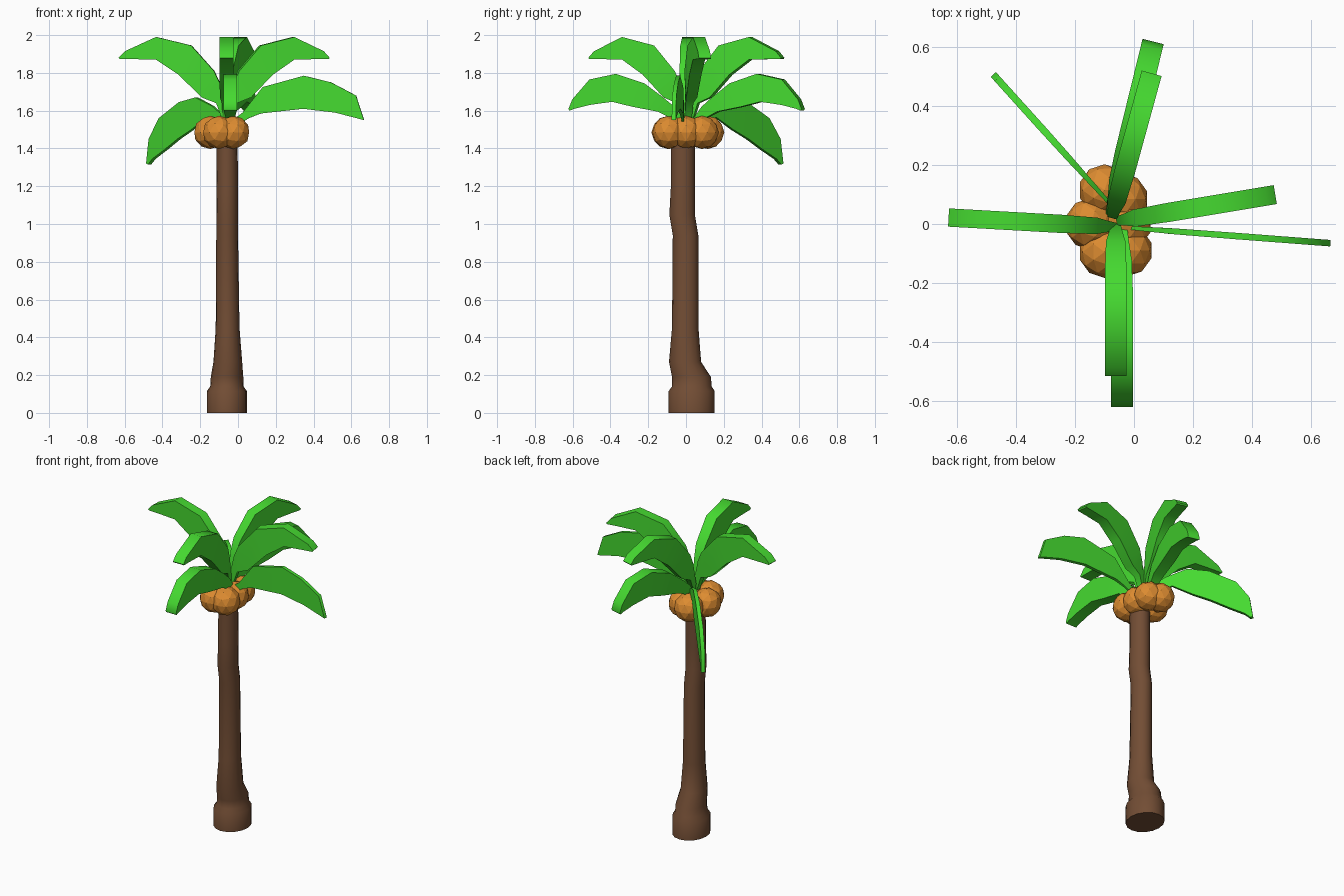
import bpy, bmesh, math
from mathutils import Vector


def material(name, color):
    m = bpy.data.materials.new(name)
    m.diffuse_color = (*color, 1)
    return m


BARK = material("bark", (0.17, 0.075, 0.035))
LEAF = material("leaf", (0.06, 0.70, 0.03))
NUT = material("nut", (0.72, 0.26, 0.03))


def finish(bm, name, mat, angle=None):
    bmesh.ops.recalc_face_normals(bm, faces=bm.faces)
    me = bpy.data.meshes.new(name)
    bm.to_mesh(me)
    bm.free()
    me.materials.append(mat)
    ob = bpy.data.objects.new(name, me)
    bpy.context.collection.objects.link(ob)
    if angle:
        bpy.ops.object.select_all(action='DESELECT')
        ob.select_set(True)
        bpy.context.view_layer.objects.active = ob
        bpy.ops.object.shade_smooth_by_angle(angle=math.radians(angle))
    return ob


def loft(name, rings, mat, angle):
    """Skin a list of closed rings and cap both ends."""
    bm = bmesh.new()
    vs = [[bm.verts.new(p) for p in ring] for ring in rings]
    n = len(rings[0])
    for a, b in zip(vs, vs[1:]):
        for i in range(n):
            j = (i + 1) % n
            bm.faces.new((a[i], a[j], b[j], b[i]))
    bm.faces.new(vs[0][::-1])
    bm.faces.new(vs[-1])
    return finish(bm, name, mat, angle)


# Trunk: z, x min, x max, y min, y max
trunk = [
    (0.00, -0.165, 0.047, -0.092, 0.152),
    (0.115, -0.165, 0.047, -0.092, 0.152),
    (0.14, -0.147, 0.030, -0.074, 0.136),
    (0.19, -0.144, 0.028, -0.074, 0.132),
    (0.27, -0.130, 0.022, -0.090, 0.080),
    (0.45, -0.118, 0.008, -0.074, 0.066),
    (0.94, -0.115, 0.000, -0.070, 0.065),
    (1.05, -0.115, 0.000, -0.088, 0.047),
    (1.20, -0.115, 0.000, -0.080, 0.048),
    (1.50, -0.112, -0.003, -0.080, 0.046),
]
rings = []
for z, x0, x1, y0, y1 in trunk:
    rings.append([((x0 + x1) / 2 + (x1 - x0) / 2 * math.cos(a),
                   (y0 + y1) / 2 + (y1 - y0) / 2 * math.sin(a), z)
                  for a in (2 * math.pi * i / 16 for i in range(16))])
loft("trunk", rings, BARK, 40)

# Nuts: faceted balls clustered around the trunk top
for i, (x, y) in enumerate([(-0.10, 0.115), (-0.147, 0.0), (-0.10, -0.095),
                            (-0.025, -0.09), (-0.027, 0.0), (-0.04, 0.085)]):
    bm = bmesh.new()
    bmesh.ops.create_icosphere(bm, subdivisions=2, radius=0.088)
    bmesh.ops.translate(bm, verts=bm.verts, vec=(x, y, 1.485))
    finish(bm, f"nut_{i + 1}", NUT)

# Leaf side profiles: reach and height of upper edge, then of lower edge
HIGH = [(0.00, 1.60, 0.01, 1.52), (0.03, 1.74, 0.05, 1.64), (0.06, 1.81, 0.12, 1.67),
        (0.17, 1.945, 0.23, 1.79), (0.34, 1.99, 0.34, 1.87),
        (0.49, 1.915, 0.455, 1.873), (0.52, 1.88, 0.515, 1.873)]
LOW = [(0.00, 1.54, 0.01, 1.50), (0.06, 1.62, 0.08, 1.56), (0.12, 1.67, 0.15, 1.595),
       (0.22, 1.745, 0.28, 1.62), (0.37, 1.795, 0.39, 1.647),
       (0.51, 1.765, 0.51, 1.63), (0.60, 1.66, 0.59, 1.61), (0.62, 1.61, 0.615, 1.60)]
SIDE = [(0.03, 1.55, 0.05, 1.52), (0.08, 1.59, 0.11, 1.56), (0.18, 1.725, 0.17, 1.585),
        (0.385, 1.785, 0.38, 1.61), (0.52, 1.75, 0.54, 1.59), (0.645, 1.68, 0.685, 1.55)]
DROOP = [(0.00, 1.56, 0.01, 1.50), (0.11, 1.625, 0.15, 1.565), (0.24, 1.67, 0.27, 1.50),
         (0.37, 1.645, 0.38, 1.45), (0.53, 1.56, 0.49, 1.39),
         (0.61, 1.45, 0.58, 1.345), (0.63, 1.32, 0.615, 1.315)]


def leaf(name, root, tip, profile, width):
    root, tip = Vector((*root, 0)), Vector((*tip, 0))
    d = (tip - root).normalized()
    side = Vector((-d.y, d.x, 0))
    scale = (tip - root).length / max(p[0] for p in profile)
    rings = []
    for i, (ru, zu, rl, zl) in enumerate(profile):
        h = side * width / 2 * (0.45, 0.65, 0.9, 1)[min(i, 3)]
        up = root + d * ru * scale + Vector((0, 0, zu))
        low = root + d * rl * scale + Vector((0, 0, zl))
        rings.append([up - h, up + h, low + h, low - h])
    return loft(name, rings, LEAF, 50)


# High crown
leaf("high_leaf_left", (-0.06, -0.01), (-0.63, 0.022), HIGH, 0.062)
leaf("high_leaf_right", (-0.06, 0.01), (0.48, 0.10), HIGH, 0.065)
leaf("high_leaf_front", (-0.062, 0.0), (-0.062, -0.517), HIGH, 0.074)
leaf("high_leaf_back", (-0.075, 0.02), (0.06, 0.512), HIGH, 0.07)
# Lower crown
leaf("low_leaf_front", (-0.041, 0.0), (-0.041, -0.622), LOW, 0.074)
leaf("low_leaf_back", (-0.08, 0.03), (0.065, 0.62), LOW, 0.074)
leaf("low_leaf_right", (-0.06, -0.01), (0.625, -0.062), SIDE, 0.022)
leaf("low_leaf_left", (-0.06, 0.045), (-0.478, 0.508), DROOP, 0.024)
